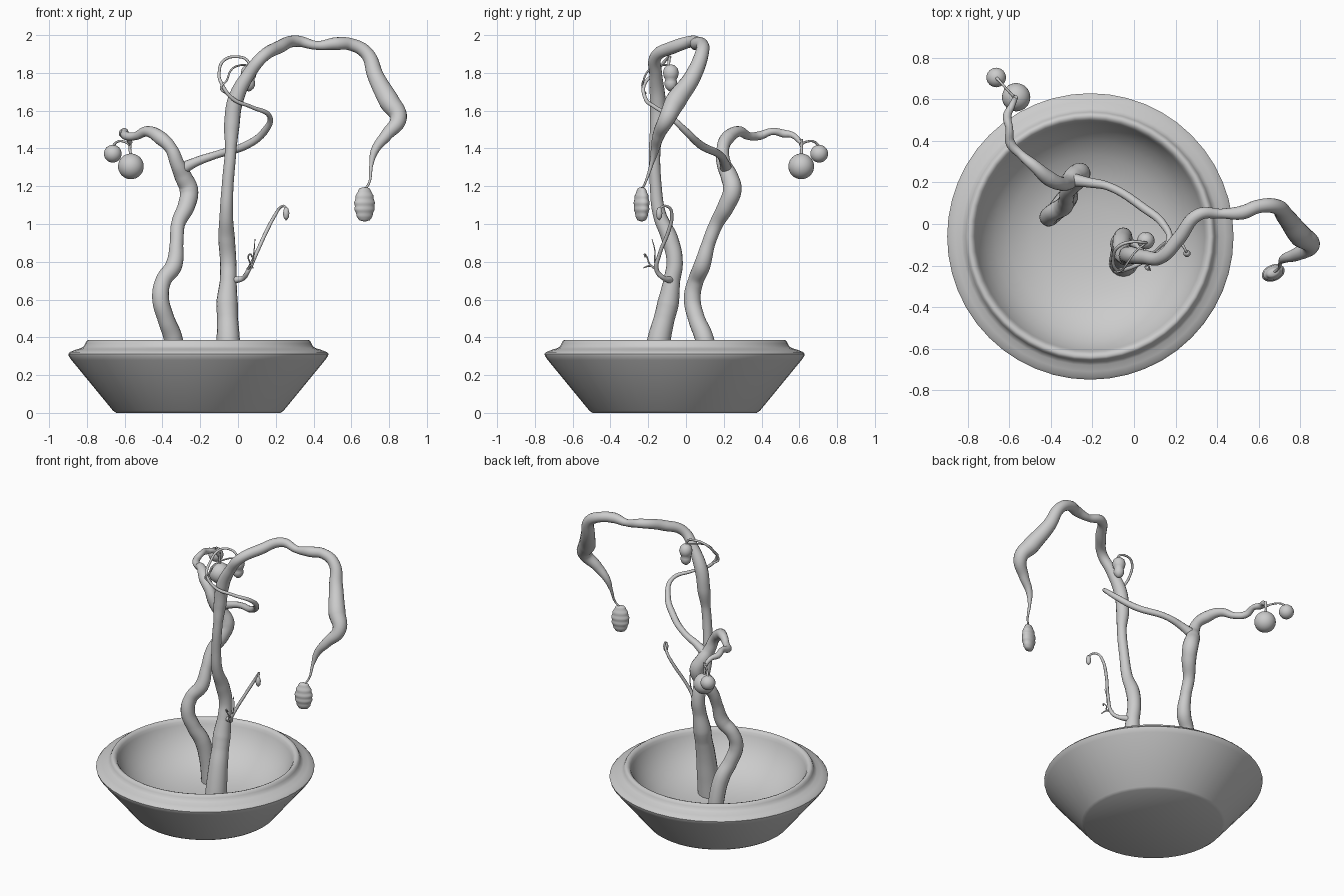
import bpy, bmesh, math
from mathutils import Vector


def smooth(ob, angle=40):
    bpy.ops.object.select_all(action='DESELECT')
    ob.select_set(True)
    bpy.context.view_layer.objects.active = ob
    bpy.ops.object.shade_smooth_by_angle(angle=math.radians(angle))


def tube(name, pts, sides=4, steps=8):
    """Tapering stem through (x, y, z, radius) points."""
    cu = bpy.data.curves.new(name, 'CURVE')
    cu.dimensions = '3D'
    cu.bevel_depth = 1.0
    cu.bevel_resolution = sides
    cu.resolution_u = steps
    cu.use_fill_caps = True
    sp = cu.splines.new('BEZIER')
    sp.bezier_points.add(len(pts) - 1)
    for bp, (x, y, z, r) in zip(sp.bezier_points, pts):
        bp.co = (x, y, z)
        bp.radius = r
        bp.handle_left_type = bp.handle_right_type = 'AUTO'
    ob = bpy.data.objects.new(name, cu)
    bpy.context.collection.objects.link(ob)
    bpy.ops.object.select_all(action='DESELECT')
    ob.select_set(True)
    bpy.context.view_layer.objects.active = ob
    bpy.ops.object.convert(target='MESH')
    ob = bpy.context.view_layer.objects.active
    smooth(ob, 60)
    return ob


def lathe(name, profile, loc, n=48, scale=(1, 1, 1), rot=0, angle=40):
    """Revolve an (r, z) profile around z."""
    bm = bmesh.new()
    vs = [bm.verts.new((r, 0, z)) for r, z in profile]
    es = [bm.edges.new(p) for p in zip(vs, vs[1:])]
    bmesh.ops.spin(bm, geom=vs + es, axis=(0, 0, 1), cent=(0, 0, 0),
                   angle=math.tau, steps=n, use_duplicate=False)
    bmesh.ops.remove_doubles(bm, verts=bm.verts, dist=1e-5)
    bmesh.ops.recalc_face_normals(bm, faces=bm.faces)
    me = bpy.data.meshes.new(name)
    bm.to_mesh(me)
    bm.free()
    ob = bpy.data.objects.new(name, me)
    bpy.context.collection.objects.link(ob)
    ob.location, ob.scale, ob.rotation_euler = loc, scale, (0, 0, rot)
    smooth(ob, angle)
    return ob


def berry(name, loc, r):
    bpy.ops.mesh.primitive_uv_sphere_add(segments=32, ring_count=16, radius=r, location=loc)
    ob = bpy.context.object
    ob.name = name
    smooth(ob, 60)


# Planter bowl with a rounded, stepped rim
lathe("planter_bowl", [
    (0, 0), (.435, 0), (.452, .012), (.672, .28), (.686, .3), (.689, .312), (.68, .322),
    (.65, .334), (.62, .343), (.606, .353), (.599, .368), (.592, .381), (.582, .387),
    (.568, .383), (.557, .37), (.55, .35), (.535, .315), (.505, .265), (.46, .215),
    (.39, .162), (.28, .118), (.15, .097), (0, .09)], (-.21, -.06, 0), 48, angle=55)

# Tall trunk arching over to the right
tube("tall_trunk", [
    (-.05, -.185, .08, .072), (-.05, -.165, .25, .068), (-.052, -.14, .4, .061),
    (-.055, -.115, .5, .055), (-.058, -.095, .58, .057), (-.052, -.075, .7, .044),
    (-.052, -.06, .8, .043), (-.06, -.085, .92, .044), (-.062, -.14, 1.05, .035),
    (-.055, -.16, 1.2, .031), (-.038, -.165, 1.4, .03), (-.033, -.15, 1.52, .041),
    (-.012, -.15, 1.66, .042), (.055, -.16, 1.79, .034), (.13, -.16, 1.885, .032),
    (.215, -.07, 1.935, .034), (.31, .045, 1.968, .03), (.42, .05, 1.945, .023),
    (.52, .055, 1.955, .034), (.6, .085, 1.95, .033), (.68, .085, 1.905, .036),
    (.73, .035, 1.78, .044), (.8, -.055, 1.65, .055), (.85, -.1, 1.56, .044),
    (.785, -.145, 1.47, .032), (.725, -.165, 1.39, .022), (.705, -.185, 1.31, .010),
    (.695, -.215, 1.22, .006), (.67, -.235, 1.18, .006)], 6)

# Softly ribbed pod hanging from the arch
ribs = [(0, 1.195), (.018, 1.192)]
for i in range(31):
    t = i / 30
    body = .056 * math.sin(math.pi * (.1 + .78 * t)) ** .6
    ribs.append((body * (1 + .035 * math.cos(t * math.tau * 4.5)), 1.188 - .168 * t))
ribs.append((0, 1.012))
lathe("hanging_pod", ribs, (.67, -.235, 0), 32, (1, .68, 1), .4, 60)

# Short winding trunk leaning back left
tube("short_trunk", [
    (-.315, .135, .08, .048), (-.325, .12, .28, .05), (-.345, .095, .4, .05), (-.382, .055, .5, .045),
    (-.41, .033, .61, .045), (-.395, .052, .7, .042), (-.34, .085, .78, .045),
    (-.325, .12, .9, .036), (-.317, .16, 1.0, .037), (-.272, .215, 1.1, .046),
    (-.26, .245, 1.18, .05), (-.29, .23, 1.25, .046), (-.322, .2, 1.32, .038),
    (-.355, .195, 1.4, .033), (-.41, .22, 1.455, .037), (-.48, .28, 1.49, .028),
    (-.545, .335, 1.465, .021), (-.595, .39, 1.468, .023), (-.6, .46, 1.49, .018),
    (-.61, .52, 1.478, .021), (-.59, .565, 1.47, .016), (-.57, .61, 1.43, .012)], 6)

# Two berries on stems
berry("large_berry", (-.567, .61, 1.305), .068)
berry("small_berry", (-.663, .705, 1.372), .047)
tube("large_berry_stem", [(-.57, .61, 1.45, .01), (-.572, .612, 1.4, .007), (-.568, .61, 1.36, .009)])
tube("small_berry_stem", [(-.57, .605, 1.42, .009), (-.6, .635, 1.435, .006),
                          (-.64, .68, 1.435, .006), (-.663, .705, 1.41, .008)])

# Vine from the short trunk that wraps round the tall one
tube("wrapping_vine", [
    (-.31, .215, 1.285, .034), (-.22, .2, 1.33, .024), (-.12, .18, 1.365, .02),
    (.05, .075, 1.42, .021), (.14, 0, 1.49, .019), (.167, -.085, 1.57, .013),
    (.07, -.165, 1.62, .010), (-.03, -.215, 1.665, .010), (-.085, -.22, 1.74, .009),
    (-.1, -.165, 1.8, .008), (-.07, -.105, 1.87, .008), (0, -.085, 1.885, .007),
    (.05, -.09, 1.865, .007), (.06, -.09, 1.82, .007)])
tube("curling_tendril", [
    (-.06, -.215, 1.69, .007), (-.09, -.23, 1.72, .006), (-.06, -.225, 1.76, .005),
    (-.04, -.2, 1.81, .005), (.01, -.13, 1.84, .005), (.06, -.09, 1.84, .005)])

# Small two-lobed pod behind the tall trunk
lathe("small_pod", [(0, 1.845), (.02, 1.84), (.036, 1.825), (.042, 1.8), (.037, 1.777),
                    (.029, 1.765), (.033, 1.752), (.033, 1.735), (.026, 1.718), (.012, 1.705),
                    (0, 1.702)], (.057, -.08, 0), 24, angle=60)

# Young shoot on the tall trunk with a nodding bud
tube("young_shoot", [
    (-.045, -.075, .7, .026), (-.01, -.09, .705, .018), (.025, -.115, .712, .013),
    (.055, -.155, .755, .012), (.095, -.14, .84, .010), (.155, -.09, .97, .010),
    (.195, -.075, 1.045, .009), (.225, -.09, 1.088, .007), (.25, -.13, 1.09, .006),
    (.255, -.14, 1.07, .006)])
lathe("shoot_bud", [(0, .038), (.011, .03), (.017, .005), (.014, -.018), (0, -.036)],
      (.255, -.142, 1.053), 16, angle=70)

# Thin twigs on the shoot
tube("upright_twig", [(.05, -.15, .76, .007), (.075, -.165, .8, .004),
                      (.085, -.165, .86, .003), (.09, -.18, .92, .002)])
tube("curled_twig", [(.05, -.15, .755, .007), (.065, -.19, .785, .004), (.055, -.21, .83, .004),
                     (.068, -.22, .84, .004), (.072, -.215, .825, .004)])
tube("low_twig", [(.05, -.15, .755, .007), (.065, -.19, .778, .005), (.08, -.225, .768, .003)])
